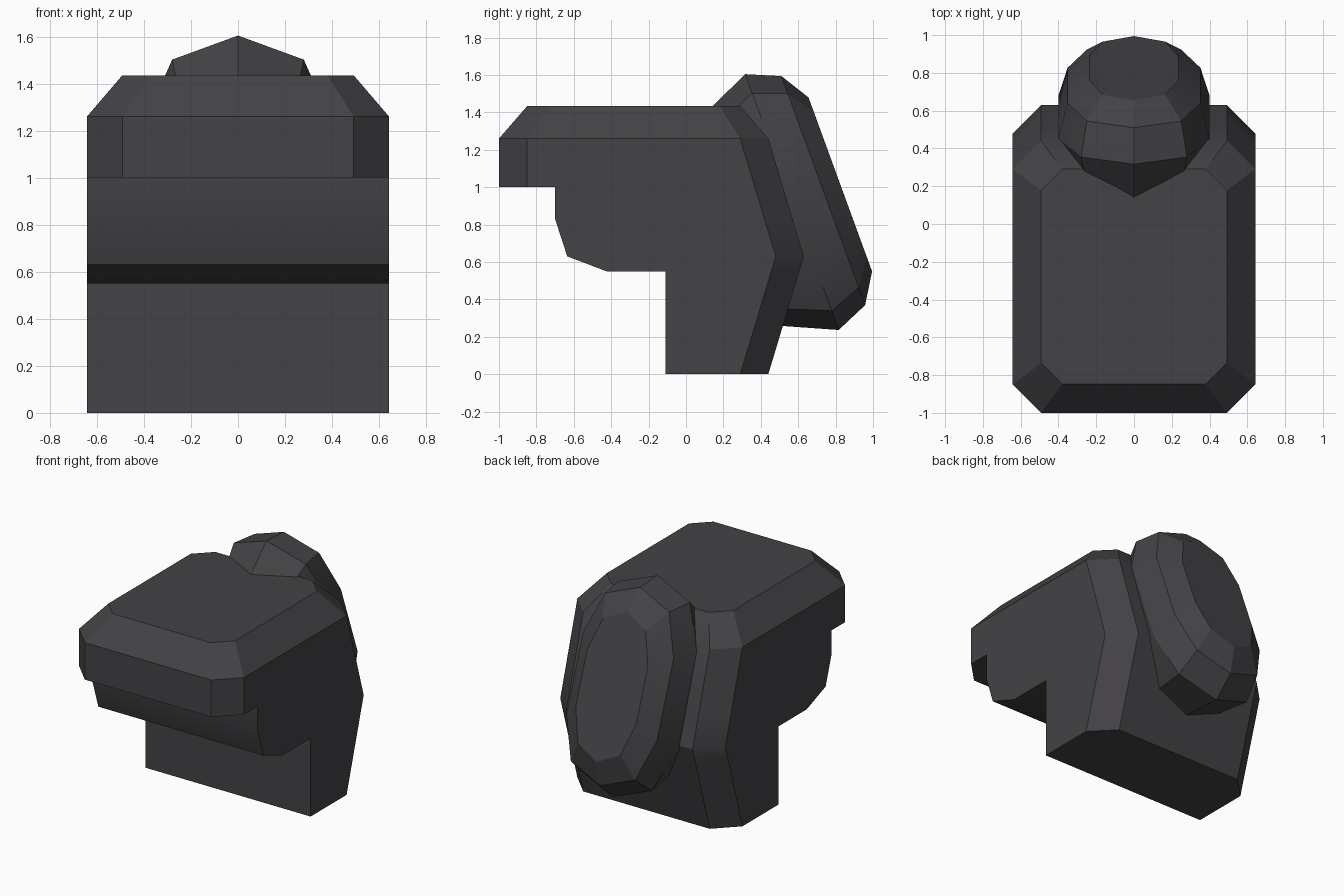
import bpy, bmesh, math

cube = bpy.data.objects.get("Cube")
if cube:
    bpy.data.objects.remove(cube, do_unlink=True)

# Single dark plastic colour
COLOUR = (0.056, 0.054, 0.060, 1.0)
mat = bpy.data.materials.new("dark grey")
mat.use_nodes = True
mat.diffuse_color = COLOUR
bsdf = mat.node_tree.nodes["Principled BSDF"]
bsdf.inputs["Base Color"].default_value = COLOUR


def loft(name, rings):
    """Skin a stack of equal-count rings and cap both ends."""
    bm = bmesh.new()
    loops = [[bm.verts.new(p) for p in ring] for ring in rings]
    n = len(loops[0])
    for a, b in zip(loops, loops[1:]):
        for i in range(n):
            j = (i + 1) % n
            bm.faces.new((a[i], a[j], b[j], b[i]))
    bm.faces.new(loops[0])
    bm.faces.new(loops[-1])
    bmesh.ops.remove_doubles(bm, verts=bm.verts[:], dist=0.0005)
    bmesh.ops.recalc_face_normals(bm, faces=bm.faces[:])
    mesh = bpy.data.meshes.new(name)
    bm.to_mesh(mesh)
    bm.free()
    obj = bpy.data.objects.new(name, mesh)
    bpy.context.collection.objects.link(obj)
    mesh.materials.append(mat)
    bpy.ops.object.select_all(action='DESELECT')
    obj.select_set(True)
    bpy.context.view_layer.objects.active = obj
    bpy.ops.object.shade_smooth_by_angle(angle=math.radians(25))
    return obj


def section(z, front, back, half, front_cut, back_cut):
    """Horizontal rectangle with chamfered front and back corners."""
    right = [(half - front_cut, front), (half, front + front_cut),
             (half, back - back_cut), (half - back_cut, back)]
    left = [(-x, y) for x, y in reversed(right)]
    return [(x, y, z) for x, y in right + left]


def back_y(z):
    # Back wall bulges out to a ridge at half height
    return 0.63 - 0.19 * abs(z - 0.63) / 0.63


# Body: (height, front y, front chamfer), stepped at the underside
steps = [(0, -0.11, 0), (0.55, -0.11, 0), (0.55, -0.425, 0), (0.63, -0.635, 0),
         (0.83, -0.70, 0), (1.0, -0.70, 0), (1.0, -1.0, 0.15), (1.26, -1.0, 0.15)]
body = [section(z, f, back_y(z), 0.642, cut, 0.15) for z, f, cut in steps]
# Insert the ridge level of the back wall exactly, then the bevelled top
body.append(section(1.435, -0.848, 0.29, 0.492, 0.112, 0.112))
loft("body", body)

# Rear pod: ten-sided rings stacked along a tilted axis
TILT = math.atan2(0.343, 0.939)
S, C = math.sin(TILT), math.cos(TILT)
MID = -0.67


def pod_ring(depth, tip, shoulder, side):
    """tip = half length; shoulder and side = (x, offset along the length)."""
    (sx, su), (wx, wu) = shoulder, side
    half = [(sx, -su), (wx, -wu), (wx, wu), (sx, su)]
    pts = [(0, -tip)] + half + [(0, tip)] + [(-x, u) for x, u in reversed(half)]
    return [(x, depth * C + (MID + u) * S, depth * S - (MID + u) * C) for x, u in pts]


loft("rear_pod", [
    pod_ring(0.50, 0.572, (0.225, 0.475), (0.31, 0.25)),
    pod_ring(0.848, 0.728, (0.28, 0.619), (0.40, 0.33)),
    pod_ring(1.026, 0.652, (0.25, 0.552), (0.352, 0.27)),
    pod_ring(1.123, 0.495, (0.165, 0.41), (0.235, 0.19)),
])
